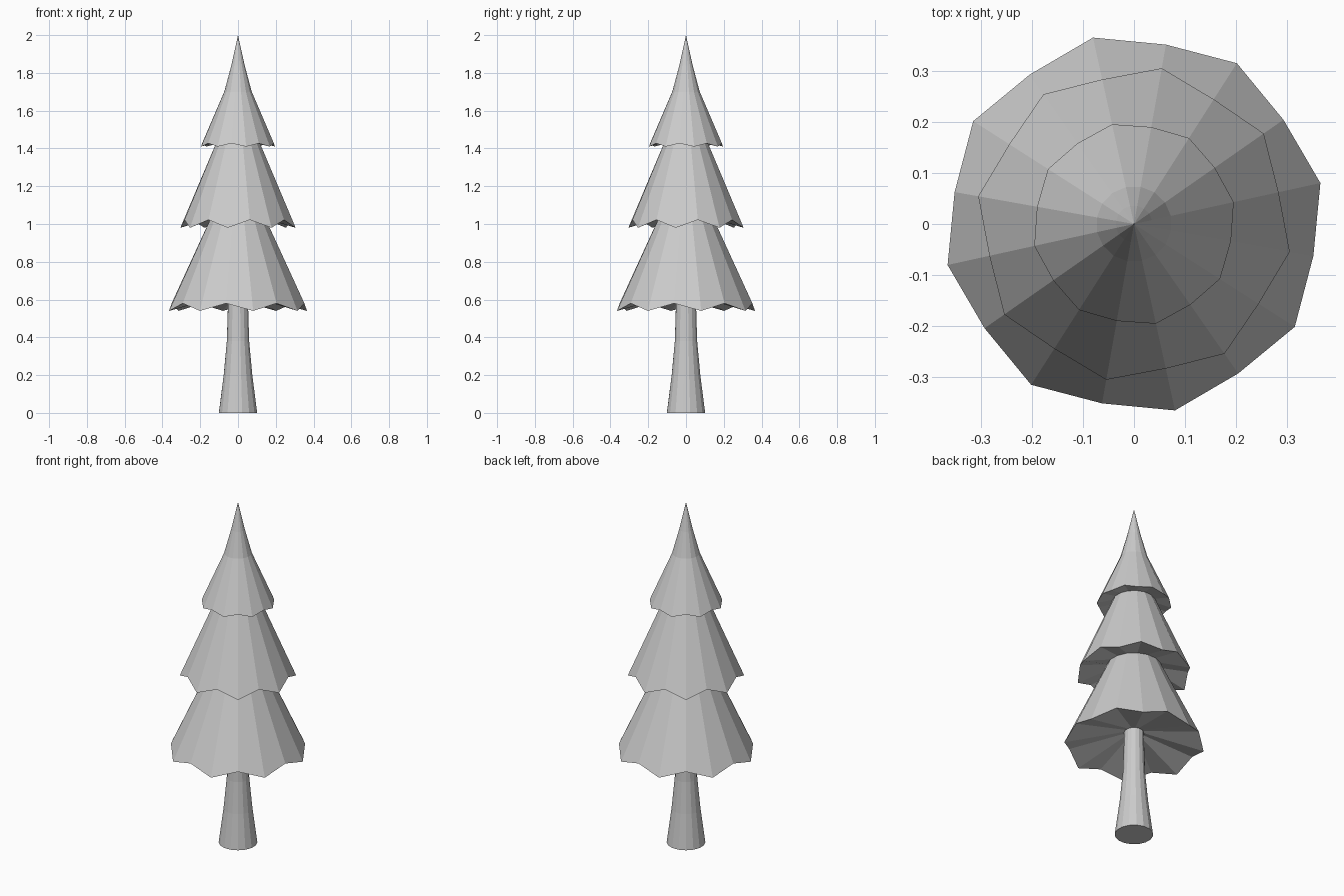
import bpy, bmesh
from math import cos, sin, radians

if "Cube" in bpy.data.objects:
    bpy.data.objects.remove(bpy.data.objects["Cube"])

SIDES = 16
PHASE = 12.4


def lathe(name, rings, tip=None):
    """Each ring is (even radius, even z, odd radius, odd z); ends are capped."""
    bm = bmesh.new()
    loops = []
    for r0, z0, r1, z1 in rings:
        loop = []
        for i in range(SIDES):
            a = radians(PHASE + i * 360 / SIDES)
            r, z = (r1, z1) if i % 2 else (r0, z0)
            loop.append(bm.verts.new((r * cos(a), r * sin(a), z)))
        loops.append(loop)
    for lo, hi in zip(loops, loops[1:]):
        for i in range(SIDES):
            j = (i + 1) % SIDES
            bm.faces.new((lo[i], lo[j], hi[j], hi[i]))
    bm.faces.new(loops[0][::-1])
    if tip is None:
        bm.faces.new(loops[-1])
    else:
        apex = bm.verts.new((0, 0, tip))
        for i in range(SIDES):
            bm.faces.new((loops[-1][i], loops[-1][(i + 1) % SIDES], apex))
    bmesh.ops.recalc_face_normals(bm, faces=bm.faces[:])
    mesh = bpy.data.meshes.new(name)
    bm.to_mesh(mesh)
    bm.free()
    obj = bpy.data.objects.new(name, mesh)
    bpy.context.collection.objects.link(obj)
    return obj


def even(r, z):
    return (r, z, r, z)


# Flared trunk
lathe("trunk", [even(0.103, 0), even(0.077, 0.2), even(0.06, 0.38), even(0.052, 0.64)])

# Three tiers of foliage with jagged rims, joined by their undersides
lathe("foliage", [
    even(0.045, 0.63),
    (0.374, 0.54, 0.357, 0.58),
    even(0.145, 1.035),
    (0.29, 1.022, 0.31, 0.98),
    even(0.115, 1.435),
    (0.2, 1.41, 0.193, 1.427),
    even(0.074, 1.70),
    even(0.036, 1.84),
], tip=2.0)
